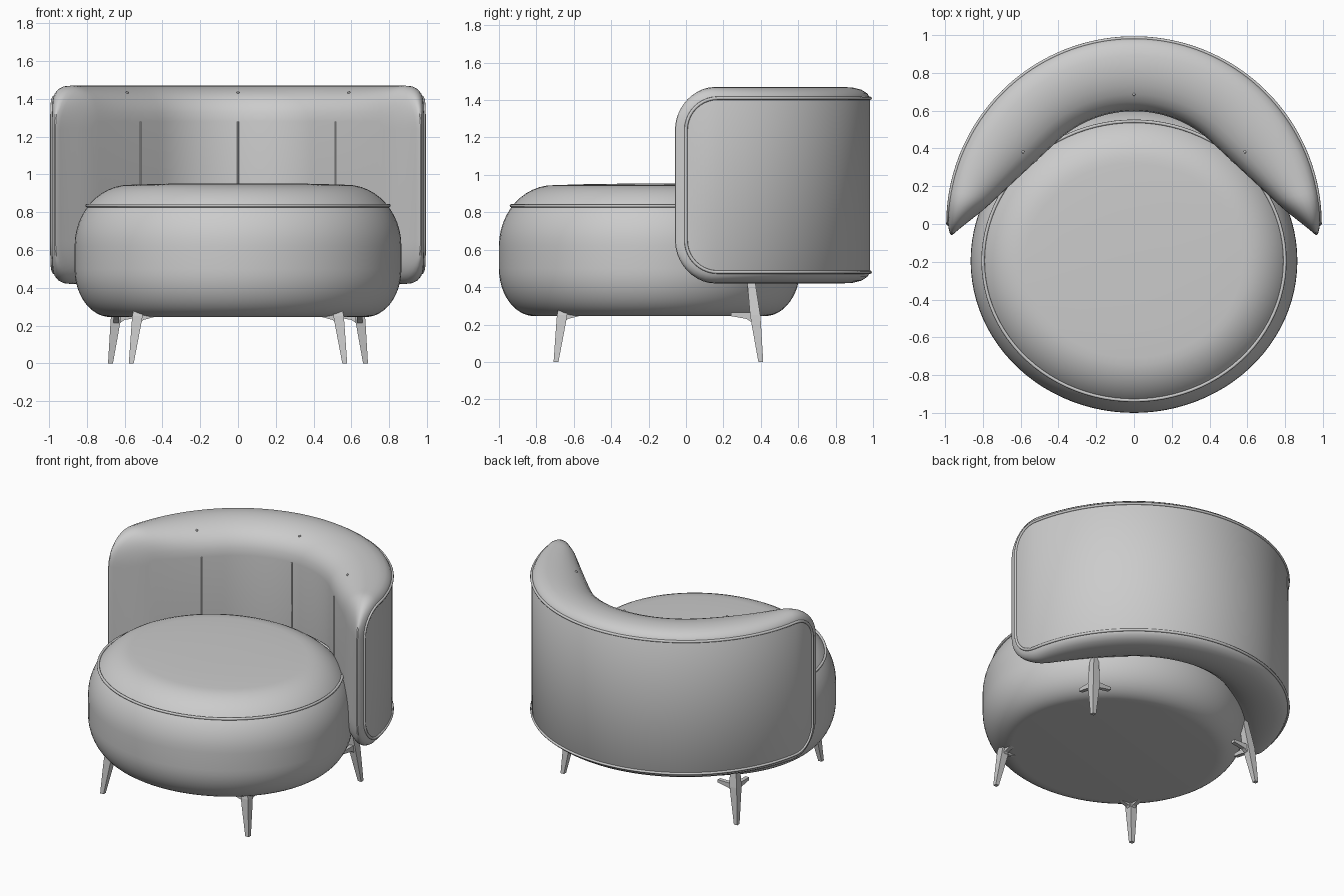
import bpy, bmesh, math
from mathutils import Vector

cube = bpy.data.objects.get("Cube")
if cube:
    bpy.data.objects.remove(cube, do_unlink=True)

fabric = bpy.data.materials.new("plain_grey")
fabric.use_nodes = True
GREY = (0.6, 0.6, 0.6, 1)
fabric.diffuse_color = GREY
fabric.node_tree.nodes["Principled BSDF"].inputs["Base Color"].default_value = GREY


def finish(name, bm, smooth=True):
    """Turn a bmesh into a named, shaded object."""
    bmesh.ops.remove_doubles(bm, verts=bm.verts, dist=1e-4)
    bmesh.ops.recalc_face_normals(bm, faces=bm.faces)
    mesh = bpy.data.meshes.new(name)
    bm.to_mesh(mesh)
    bm.free()
    mesh.materials.append(fabric)
    obj = bpy.data.objects.new(name, mesh)
    bpy.context.collection.objects.link(obj)
    if smooth:
        bpy.ops.object.select_all(action="DESELECT")
        obj.select_set(True)
        bpy.context.view_layer.objects.active = obj
        bpy.ops.object.shade_smooth_by_angle(angle=math.radians(40))
    return obj


def loft(bm, rings, wrap=False, caps=True):
    """Skin closed rings of equal length."""
    rows = [[bm.verts.new(p) for p in ring] for ring in rings]
    pairs = list(zip(rows, rows[1:]))
    if wrap:
        pairs.append((rows[-1], rows[0]))
    for a, b in pairs:
        n = len(a)
        for i in range(n):
            bm.faces.new((a[i], a[(i + 1) % n], b[(i + 1) % n], b[i]))
    if caps:
        bm.faces.new(rows[0])
        bm.faces.new(rows[-1])


def tube(name, points, radius, cyclic=False):
    """Round cord along a path."""
    curve = bpy.data.curves.new(name, "CURVE")
    curve.dimensions = "3D"
    curve.bevel_depth = radius
    curve.bevel_resolution = 2
    curve.use_fill_caps = True
    spline = curve.splines.new("POLY")
    spline.points.add(len(points) - 1)
    for p, co in zip(spline.points, points):
        p.co = (*co, 1)
    spline.use_cyclic_u = cyclic
    curve.materials.append(fabric)
    obj = bpy.data.objects.new(name, curve)
    bpy.context.collection.objects.link(obj)


# Seat cushion: stacked ellipses following a soft profile
RX, RY, CY = 0.865, 0.805, -0.195


def ellipse(inset, z, n=96):
    return [Vector(((RX - inset) * math.cos(i * math.tau / n),
                    CY + (RY - inset) * math.sin(i * math.tau / n), z)) for i in range(n)]


steps = [i / 12 * math.pi / 2 for i in range(13)]
profile = [(0.19 * (1 - math.sin(t)), 0.50 - 0.255 * math.cos(t)) for t in steps]
profile += [(0.29 * (1 - math.cos(t)), 0.62 + 0.325 * math.sin(t)) for t in steps]
profile += [(0.45, 0.95), (0.65, 0.953)]
bm = bmesh.new()
loft(bm, [ellipse(*p) for p in profile])
finish("seat_cushion", bm)
tube("seat_piping", ellipse(0.066, 0.835), 0.009, True)

# Backrest: rounded rectangular pad wrapped round a half circle
R, MID, HALF_W, HALF_H, CORNER = 0.985, 0.945, 0.985 * math.pi / 2, 0.465, 0.17


def inner_radius(s):
    side = math.pi / 2 - abs(s) / R
    return 0.597 / math.cos(max(0, math.radians(47) - side))


def wrap_point(s, h, depth):
    """Unrolled position and depth fraction to world space."""
    a = s / R
    r = R + (inner_radius(s) - R) * depth
    return Vector((r * math.sin(a), r * math.cos(a), MID + h))


def half_outline(offset, corner_n=10, top_n=72):
    """Upper half of the rounded outline, left to right."""
    cx, cz, rad = HALF_W - CORNER, HALF_H - CORNER, CORNER + offset
    arc = [(-cx - rad * math.cos(t), cz + rad * math.sin(t))
           for t in [i / corner_n * math.pi / 2 for i in range(corner_n + 1)]]
    top = [(-cx + 2 * cx * i / top_n, cz + rad) for i in range(1, top_n)]
    left = [(-cx - rad, 0)] + arc
    return left + top + [(-s, h) for s, h in reversed(left)]


# Cross-section as (depth fraction, outward bulge)
section = [(0, 0), (0.04, 0.025), (0.12, 0.045), (0.24, 0.057), (0.38, 0.06), (0.52, 0.055),
           (0.65, 0.042), (0.77, 0.022), (0.87, -0.005), (0.94, -0.04), (0.985, -0.08), (1, -0.13)]
layers = [(d, half_outline(o)) for d, o in section]
rings = []
for i in range(len(layers[0][1])):
    upper = [wrap_point(*pts[i], d) for d, pts in layers]
    lower = [Vector((p.x, p.y, 2 * MID - p.z)) for p in reversed(upper)]
    rings.append(upper + lower)
bm = bmesh.new()
loft(bm, rings, caps=False)
bmesh.ops.dissolve_degenerate(bm, dist=1e-5, edges=bm.edges)
finish("backrest", bm)

outline = half_outline(0)
loop = outline + [(s, -h) for s, h in reversed(outline[1:-1])]
tube("backrest_piping", [wrap_point(s, h, 0) for s, h in loop], 0.009, True)

# Inner seams with a small tuck above each
for label, deg in (("right", -57), ("centre", 0), ("left", 57)):
    s = math.radians(deg) * R
    tube(label + "_seam", [wrap_point(s, h, 1) for h in (-0.3, 0.0, 0.335)], 0.005)
    bm = bmesh.new()
    bmesh.ops.create_uvsphere(bm, u_segments=8, v_segments=6, radius=0.008)
    bmesh.ops.translate(bm, verts=bm.verts, vec=wrap_point(s, HALF_H + 0.022, 0.77))
    finish(label + "_tuck", bm)


# Legs: tapered posts with two short brackets reaching inward
def square(c, wx, wy):
    return [Vector((c[0] + i * wx / 2, c[1] + j * wy / 2, c[2]))
            for i, j in ((-1, -1), (1, -1), (1, 1), (-1, 1))]


def bracket(bm, base, direction, length):
    d = Vector(direction)
    side = Vector((-d.y, d.x, 0)) * 0.014
    rings = []
    for f, low in ((0, -0.05), (0.35, -0.02), (1, -0.005)):
        c = Vector(base) + d * length * f
        lo, hi = Vector((0, 0, low)), Vector((0, 0, 0.015))
        rings.append([c - side + lo, c + side + lo, c + side + hi, c - side + hi])
    loft(bm, rings)


def leg(name, foot, lean, top, reach):
    sx, sy = math.copysign(1, foot[0]), math.copysign(1, foot[1])

    def at(z):
        return (foot[0] - sx * lean * z, foot[1] - sy * lean * z, z)

    bm = bmesh.new()
    loft(bm, [square(at(z), w, w) for z, w in ((0, 0.026), (0.2, 0.05), (0.25, 0.055), (top, 0.04))])
    bracket(bm, at(0.25), (-sx, 0, 0), reach)
    bracket(bm, at(0.25), (0, -sy, 0), reach)
    finish(name, bm, smooth=False)


for label, sx in (("right", -1), ("left", 1)):
    leg("front_" + label + "_leg", (sx * 0.565, -0.695), 0.13, 0.33, 0.09)
    leg("back_" + label + "_leg", (sx * 0.675, 0.40), 0.12, 0.46, 0.13)
